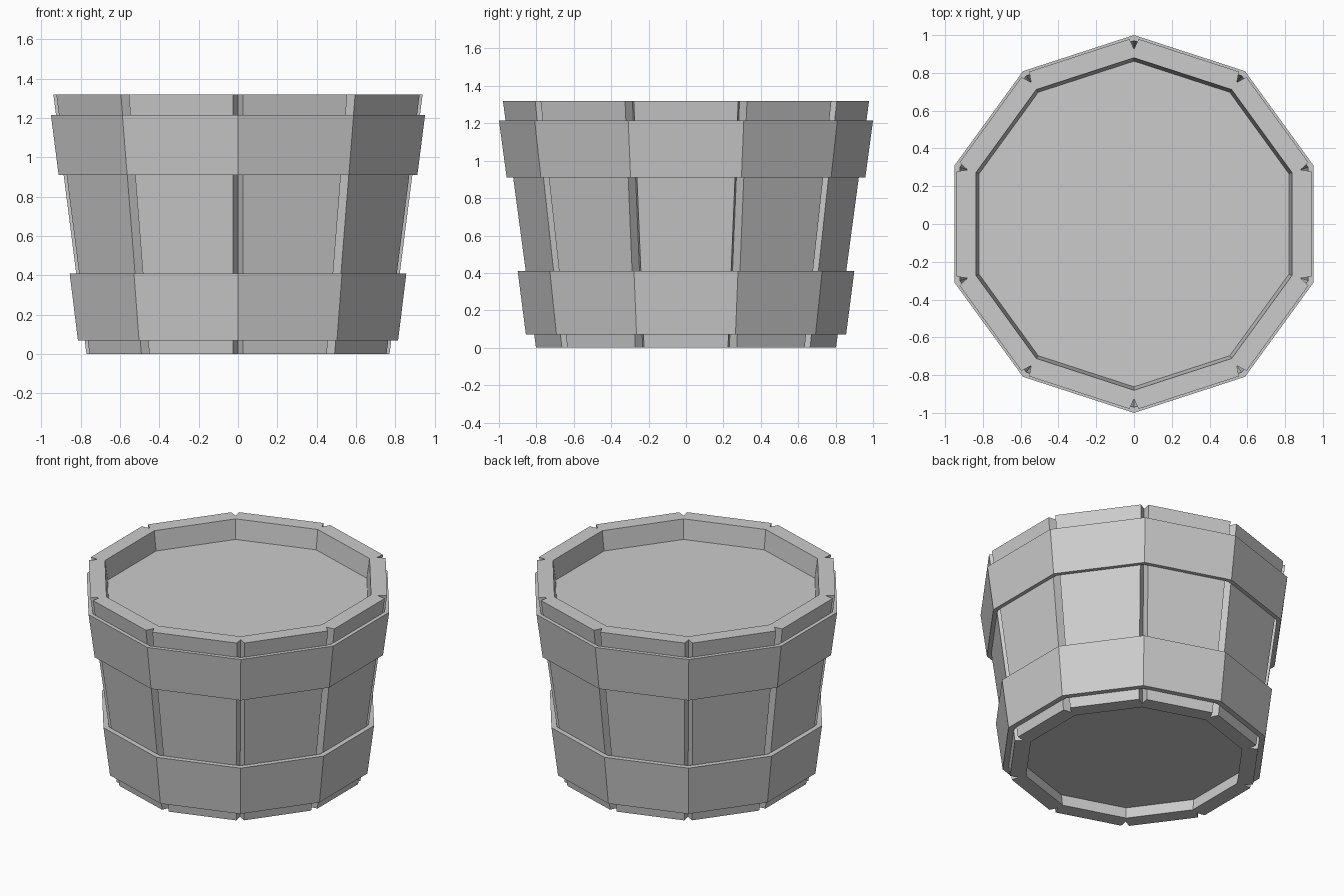
import bpy, bmesh
from math import radians, sin, cos
from mathutils import Vector

if "Cube" in bpy.data.objects:
    bpy.data.objects.remove(bpy.data.objects["Cube"])

N = 10
H = 1.32
R_BOT, R_TOP = 0.81, 0.987


def radius(z):
    return R_BOT + (R_TOP - R_BOT) * z / H


def corner(i, r, z):
    a = radians(90 + 360 / N * i)
    return Vector((r * cos(a), r * sin(a), z))


def finish(bm, name):
    bmesh.ops.remove_doubles(bm, verts=bm.verts, dist=1e-5)
    bmesh.ops.recalc_face_normals(bm, faces=bm.faces)
    mesh = bpy.data.meshes.new(name)
    bm.to_mesh(mesh)
    bm.free()
    obj = bpy.data.objects.new(name, mesh)
    bpy.context.collection.objects.link(obj)
    return obj


# Tub body: ten staves with V grooves at the corners, recessed lid and floor
def make_body():
    wall, groove, chamfer = 0.107, 0.06, 0.026
    lid_z, floor_z = 1.185, 0.08
    bm = bmesh.new()

    def face(pts):
        bm.faces.new([bm.verts.new(p) for p in pts])

    def outer(i, z):
        a, b = corner(i, radius(z), z), corner(i + 1, radius(z), z)
        d = (b - a).normalized() * chamfer
        r = radius(z) - groove
        return [corner(i, r, z), a + d, b - d, corner(i + 1, r, z)]

    def inner(i, z):
        return corner(i, radius(z) - wall, z)

    for i in range(N):
        low, high = outer(i, 0), outer(i, H)
        for k in range(3):
            face([low[k], low[k + 1], high[k + 1], high[k]])
        # rims and the recess walls above the lid and below the floor
        for edge, z, plate_z in ((low, 0, floor_z), (high, H, lid_z)):
            face(edge + [inner(i + 1, z), inner(i, z)])
            face([inner(i, z), inner(i + 1, z),
                  inner(i + 1, plate_z), inner(i, plate_z)])
    for z in (floor_z, lid_z):
        face([inner(i, z) for i in range(N)])
    return finish(bm, "tub_body")


# Hoop: tapered ten-sided ring wrapped round the staves
def make_hoop(name, z0, z1, r0, r1):
    bm = bmesh.new()
    profile = [(r0, z0), (r1, z1), (radius(z1) - 0.003, z1), (radius(z0) - 0.003, z0)]
    rings = [[bm.verts.new(corner(i, r, z)) for r, z in profile] for i in range(N)]
    for i in range(N):
        a, b = rings[i], rings[(i + 1) % N]
        for k in range(4):
            m = (k + 1) % 4
            bm.faces.new([a[k], b[k], b[m], a[m]])
    return finish(bm, name)


make_body()
make_hoop("lower_hoop", 0.07, 0.41, 0.856, 0.90)
make_hoop("upper_hoop", 0.91, 1.215, 0.959, 1.0)
